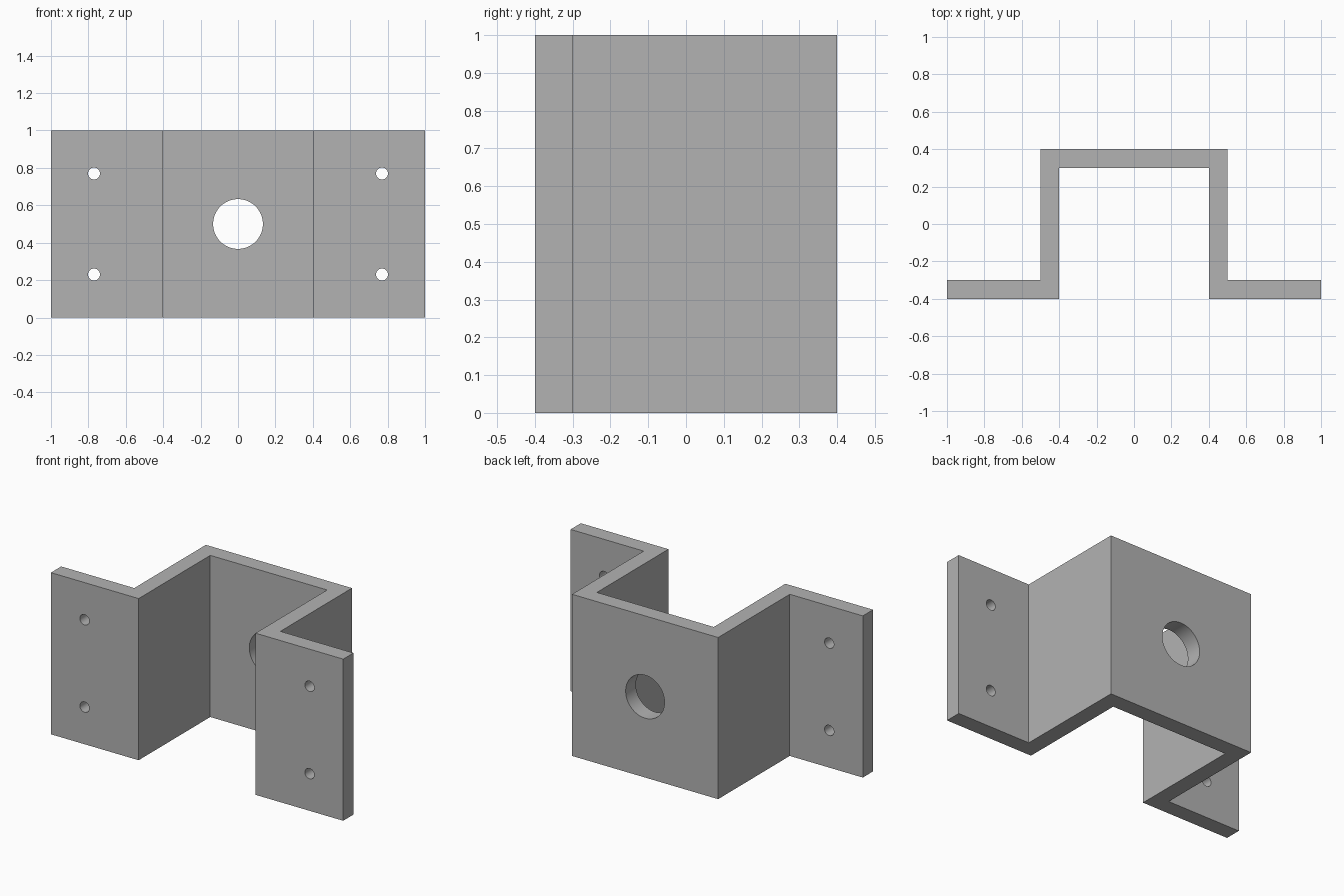
import bpy, bmesh, math

if "Cube" in bpy.data.objects:
    bpy.data.objects.remove(bpy.data.objects["Cube"])

grey = bpy.data.materials.new("plain grey")
grey.diffuse_color = (0.45, 0.45, 0.45, 1)
grey.use_nodes = True
grey.node_tree.nodes["Principled BSDF"].inputs["Base Color"].default_value = grey.diffuse_color

# Right half of the hat-shaped cross-section (x, y); the left half is mirrored
outer = [(0.5, 0.4), (0.5, -0.3), (1.0, -0.3), (1.0, -0.4)]
inner = [(0.4, -0.4), (0.4, 0.3)]
half = outer + inner
profile = half + [(-x, y) for x, y in reversed(half)]

# Bracket: profile extruded upwards
bm = bmesh.new()
face = bm.faces.new([bm.verts.new((x, y, 0)) for x, y in profile])
top = bmesh.ops.extrude_face_region(bm, geom=[face])["geom"]
bmesh.ops.translate(bm, vec=(0, 0, 1),
                    verts=[v for v in top if isinstance(v, bmesh.types.BMVert)])
bmesh.ops.recalc_face_normals(bm, faces=bm.faces)
mesh = bpy.data.meshes.new("bracket")
bm.to_mesh(mesh)
bm.free()
mesh.materials.append(grey)
bracket = bpy.data.objects.new("bracket", mesh)
bpy.context.collection.objects.link(bracket)


def drill(name, x, y, z, radius, sides):
    """Cut a round hole along y through the bracket."""
    bpy.ops.mesh.primitive_cylinder_add(vertices=sides, radius=radius, depth=0.3,
                                        location=(x, y, z), rotation=(math.pi / 2, 0, 0))
    cutter = bpy.context.object
    cutter.name = name
    cutter.hide_render = True
    cutter.data.materials.append(grey)
    mod = bracket.modifiers.new(name, 'BOOLEAN')
    mod.operation = 'DIFFERENCE'
    mod.solver = 'EXACT'
    mod.object = cutter
    bpy.context.view_layer.objects.active = bracket
    bpy.ops.object.modifier_apply(modifier=name)
    bpy.data.objects.remove(cutter)


# Large centre hole in the back wall, four screw holes in the flanges
drill("centre_hole", 0, 0.35, 0.5, 0.133, 64)
for x in (-0.77, 0.77):
    for z in (0.23, 0.77):
        drill("screw_hole", x, -0.35, z, 0.032, 32)

# Smooth hole walls, sharp edges elsewhere
bpy.ops.object.select_all(action='DESELECT')
bracket.select_set(True)
bpy.context.view_layer.objects.active = bracket
bpy.ops.object.shade_smooth_by_angle(angle=math.radians(30))
